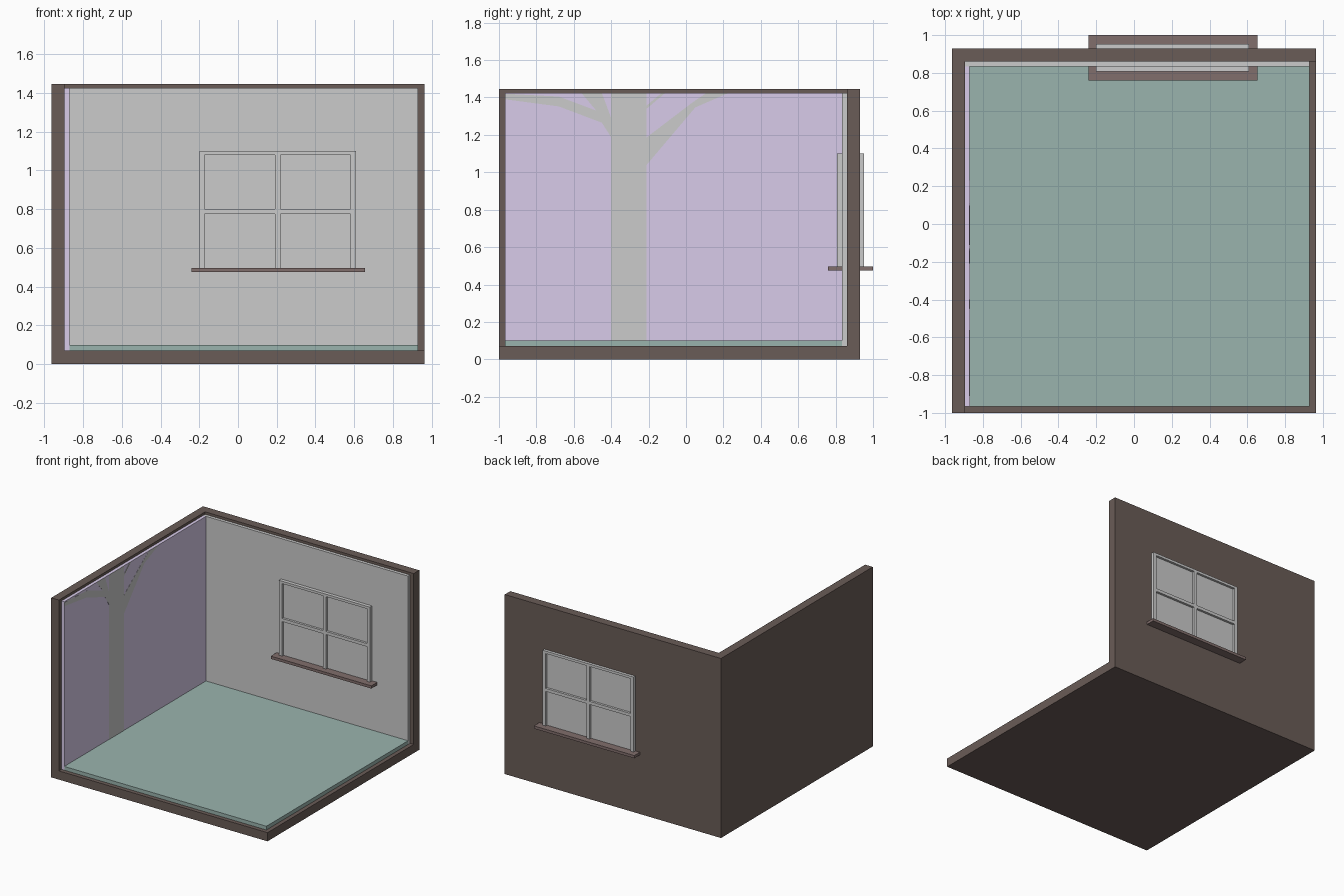
import bpy, bmesh

if "Cube" in bpy.data.objects:
    bpy.data.objects.remove(bpy.data.objects["Cube"])


def material(name, rgb):
    m = bpy.data.materials.new(name)
    m.diffuse_color = (*rgb, 1)
    m.use_nodes = True
    m.node_tree.nodes["Principled BSDF"].inputs["Base Color"].default_value = m.diffuse_color
    return m


BROWN = material("dark_brown", (0.144, 0.107, 0.095))
SILL = material("sill_brown", (0.22, 0.156, 0.15))
GREEN = material("floor_green", (0.323, 0.456, 0.423))
LILAC = material("wall_lilac", (0.69, 0.60, 0.82))


def finish(name, bm, mat=None):
    bmesh.ops.recalc_face_normals(bm, faces=bm.faces)
    me = bpy.data.meshes.new(name)
    bm.to_mesh(me)
    bm.free()
    ob = bpy.data.objects.new(name, me)
    bpy.context.collection.objects.link(ob)
    if mat:
        me.materials.append(mat)
    return ob


def add_box(bm, x, y, z):
    verts = bmesh.ops.create_cube(bm, size=1)["verts"]
    for v in verts:
        v.co = [lo + (c + 0.5) * (hi - lo) for c, (lo, hi) in zip(v.co, (x, y, z))]


def box(name, x, y, z, mat=None):
    bm = bmesh.new()
    add_box(bm, x, y, z)
    return finish(name, bm, mat)


def cut(ob, cutter):
    mod = ob.modifiers.new("cut", "BOOLEAN")
    mod.operation = "DIFFERENCE"
    mod.solver = "EXACT"
    mod.object = cutter
    bpy.context.view_layer.objects.active = ob
    bpy.ops.object.modifier_apply(modifier=mod.name)


# Window opening and outer frame extents
WX, WZ = (-0.20, 0.61), (0.497, 1.10)
X0, X1 = -0.963, 0.963
Y0, Y1 = -1.0, 0.93
TOP = 1.445

# Outer shell: floor, left wall and back wall in one solid
shell = box("room_shell", (X0, X1), (Y0, Y1), (0, TOP), BROWN)
space = box("space_cutter", (-0.895, 2), (-2, 0.86), (0.07, 2))
opening = box("window_cutter", WX, (0.5, 1.5), WZ)
cut(shell, space)
cut(shell, opening)

# Inner linings, set back slightly from the shell's open edges
lining = box("back_wall_lining", (-0.895, 0.93), (0.835, 0.86), (0.07, 1.425))
cut(lining, opening)
for helper in (space, opening):
    bpy.data.objects.remove(helper)
box("left_wall_lining", (-0.895, -0.87), (-0.967, 0.835), (0.07, 1.425), LILAC)
box("floor_covering", (-0.87, 0.93), (-0.967, 0.835), (0.07, 0.10), GREEN)

# Tree silhouette painted on the left wall (y, z outline)
tree = [
    (-0.40, 0.10), (-0.40, 1.187), (-0.45, 1.265), (-0.68, 1.352), (-0.967, 1.39),
    (-0.967, 1.42), (-0.68, 1.405), (-0.48, 1.33), (-0.56, 1.425), (-0.45, 1.425),
    (-0.40, 1.29), (-0.40, 1.425), (-0.21, 1.425), (-0.21, 1.357), (-0.13, 1.425),
    (-0.11, 1.425), (-0.21, 1.34), (-0.21, 1.187), (0.03, 1.37), (0.11, 1.425),
    (0.23, 1.425), (0.05, 1.347), (-0.21, 1.04), (-0.21, 0.10),
]
bm = bmesh.new()
face = bm.faces.new([bm.verts.new((-0.872, y, z)) for y, z in tree])
ext = bmesh.ops.extrude_face_region(bm, geom=[face])["geom"]
moved = [v for v in ext if isinstance(v, bmesh.types.BMVert)]
bmesh.ops.translate(bm, vec=(0.003, 0, 0), verts=moved)
finish("tree_silhouette", bm)

# Window frame: jambs, mullion, head and crossbar
bm = bmesh.new()
FY = (0.807, 0.953)
for x in ((-0.20, -0.172), (0.191, 0.219), (0.582, 0.61)):
    add_box(bm, x, FY, (WZ[0], 1.08))
add_box(bm, WX, FY, (1.08, 1.10))
for x in ((-0.172, 0.191), (0.219, 0.582)):
    add_box(bm, x, FY, (0.775, 0.80))
finish("window_frame", bm)

# Panes and sill
box("window_panes", (-0.19, 0.60), (0.825, 0.935), (0.49, 1.09))
box("window_sill", (-0.24, 0.655), (0.76, 1.0), (0.475, 0.497), SILL)
